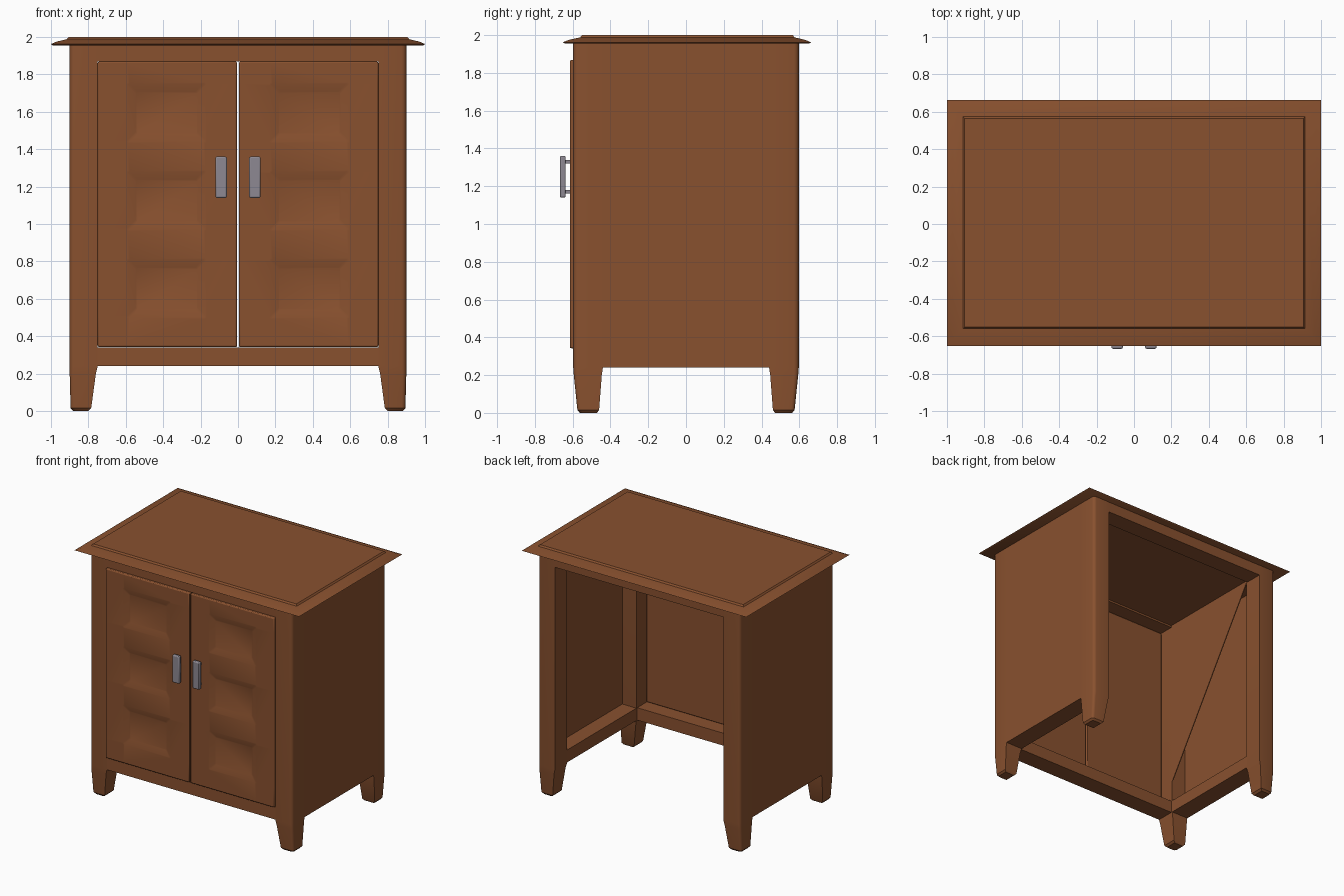
import bpy, bmesh, math

if "Cube" in bpy.data.objects:
    bpy.data.objects.remove(bpy.data.objects["Cube"])


def material(name, rgb):
    m = bpy.data.materials.new(name)
    m.diffuse_color = (*rgb, 1)
    m.use_nodes = True
    m.node_tree.nodes["Principled BSDF"].inputs["Base Color"].default_value = m.diffuse_color
    return m


WOOD = material("brown wood", (0.25, 0.082, 0.028))
METAL = material("grey metal", (0.27, 0.25, 0.29))


def finish(name, bm, mat, bevel=0.0, smooth=True):
    bmesh.ops.recalc_face_normals(bm, faces=bm.faces)
    me = bpy.data.meshes.new(name)
    bm.to_mesh(me)
    bm.free()
    me.materials.append(mat)
    ob = bpy.data.objects.new(name, me)
    bpy.context.collection.objects.link(ob)
    if bevel:
        mod = ob.modifiers.new("bevel", "BEVEL")
        mod.width, mod.segments = bevel, 2
    if smooth:
        bpy.ops.object.select_all(action='DESELECT')
        ob.select_set(True)
        bpy.context.view_layer.objects.active = ob
        bpy.ops.object.shade_smooth_by_angle(angle=math.radians(35))
    return ob


def box(name, x, y, z, mat=WOOD, bevel=0.0):
    bm = bmesh.new()
    bmesh.ops.create_cube(bm, size=1)
    for v in bm.verts:
        v.co = [(a[0] + a[1]) / 2 + c * (a[1] - a[0]) for a, c in zip((x, y, z), v.co)]
    return finish(name, bm, mat, bevel)


def loft(name, rings, mat=WOOD):
    """Skin a stack of closed rings and cap both ends."""
    bm = bmesh.new()
    loops = [[bm.verts.new(p) for p in r] for r in rings]
    n = len(rings[0])
    for a, b in zip(loops, loops[1:]):
        for i in range(n):
            j = (i + 1) % n
            bm.faces.new((a[i], a[j], b[j], b[i]))
    bm.faces.new(loops[0])
    bm.faces.new(loops[-1])
    return finish(name, bm, mat)


# Corner posts that taper into legs, outer corner rounded
def post_ring(sx, sy, z, x0, x1, y0, y1, r):
    pts = [(x0, y0), (x1, y0)]
    for k in range(4):
        a = math.radians(30 * k)
        pts.append((x1 - r + r * math.cos(a), y1 - r + r * math.sin(a)))
    pts.append((x0, y1))
    return [(sx * p[0], sy * p[1], z) for p in pts]


for sx in (-1, 1):
    for sy in (-1, 1):
        levels = [(0, .80, .882, .472, .562, .02), (.015, .785, .895, .46, .575, .02),
                  (.20, .76, .90, .446, .594, .022), (.24, .75, .90, .44, .597, .025),
                  (1.965, .75, .90, .44, .597, .025)]
        loft("corner_post", [post_ring(sx, sy, *lv) for lv in levels])

# Side walls, recessed on the inside between rails
for s in (-1, 1):
    def sx(a, b):
        return (min(s * a, s * b), max(s * a, s * b))
    box("side_panel", sx(.875, .90), (-.44, .44), (.24, 1.965))
    box("side_bottom_rail", sx(.75, .899), (-.445, .445), (.24, .34))
    box("side_top_rail", sx(.75, .899), (-.445, .445), (1.87, 1.965))

# Front and back rails (the back has no bottom rail)
box("front_bottom_rail", (-.755, .755), (-.596, -.45), (.24, .34))
box("front_top_rail", (-.755, .755), (-.596, -.45), (1.87, 1.965))
box("back_top_rail", (-.755, .755), (.45, .596), (1.87, 1.965))
box("ceiling", (-.76, .76), (-.46, .46), (1.885, 1.955))

# Partial inner lining on the left wall
tri = [(.44, 1.87), (-.55, .34), (-.45, 1.87)]
loft("left_inner_lining", [[(x, y, z) for y, z in tri] for x in (-.757, -.75)])


# Top slab with sloped rim and small raised field
def rect(hx, y0, y1, z):
    return [(-hx, y0, z), (hx, y0, z), (hx, y1, z), (-hx, y1, z)]


loft("table_top", [rect(.99, -.64, .65, 1.955), rect(1, -.652, .662, 1.962),
                   rect(.97, -.62, .63, 1.975), rect(.915, -.56, .575, 1.988),
                   rect(.905, -.55, .565, 2.0)])


# Doors: front grid with three sunken panels
def door(s):
    xs = [.005, .175, .59, .75]
    zs = [.342, .50, .81, .97, 1.28, 1.44, 1.75, 1.868]
    front, back = -.615, -.565
    bm = bmesh.new()
    grid = [[bm.verts.new((s * x, front, z)) for z in zs] for x in xs]
    panels = []
    for i in range(3):
        for j in range(7):
            f = bm.faces.new((grid[i][j], grid[i + 1][j], grid[i + 1][j + 1], grid[i][j + 1]))
            if i == 1 and j % 2 == 1:
                panels.append(f)
    border = [e for e in bm.edges if e.is_boundary]
    ext = bmesh.ops.extrude_edge_only(bm, edges=border)["geom"]
    for v in ext:
        if isinstance(v, bmesh.types.BMVert):
            v.co.y = back
    bmesh.ops.holes_fill(bm, edges=[e for e in bm.edges if e.is_boundary], sides=0)
    bmesh.ops.inset_individual(bm, faces=panels, thickness=.06)
    for f in panels:
        for v in f.verts:
            v.co.y = front + .018
    return finish("door", bm, WOOD, .008)


for s in (-1, 1):
    door(s)
    # Handle: upright grip on two short studs
    x = (.06, .12) if s > 0 else (-.12, -.06)
    cx = s * .09
    box("handle_grip", x, (-.667, -.637), (1.14, 1.36), METAL, .007)
    for z in (1.17, 1.33):
        box("handle_stud", (cx - .015, cx + .015), (-.64, -.61), (z - .009, z + .009), METAL)
